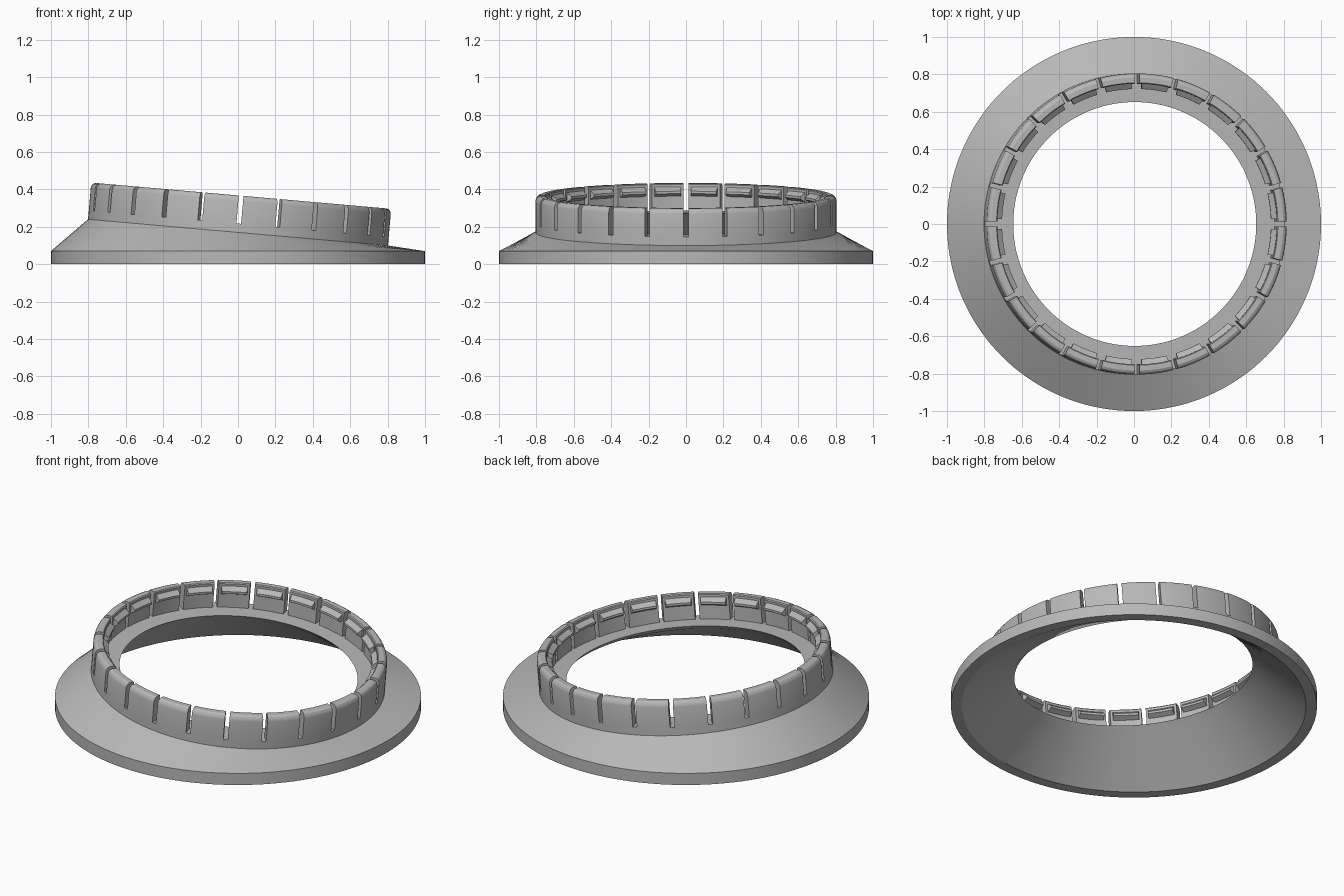
import bpy, bmesh, math
from mathutils import Matrix, Vector

cube = bpy.data.objects.get("Cube")
if cube:
    bpy.data.objects.remove(cube)

grey = bpy.data.materials.new("mid_grey")
grey.use_nodes = True
GREY = (0.48, 0.48, 0.48, 1)
grey.diffuse_color = GREY
grey.node_tree.nodes["Principled BSDF"].inputs["Base Color"].default_value = GREY

# The collar sits on a plane leaning 5 degrees down towards +x
TILT = Matrix.Translation((0, 0, 0.17)) @ Matrix.Rotation(math.radians(5), 4, 'Y')
FLAT = Matrix.Identity(4)
TEETH = 24
PITCH = 2 * math.pi / TEETH
LEDGE = 0.047


def finish(name, bm):
    bmesh.ops.recalc_face_normals(bm, faces=bm.faces)
    mesh = bpy.data.meshes.new(name)
    bm.to_mesh(mesh)
    bm.free()
    mesh.materials.append(grey)
    obj = bpy.data.objects.new(name, mesh)
    bpy.context.collection.objects.link(obj)
    bpy.ops.object.select_all(action='DESELECT')
    obj.select_set(True)
    bpy.context.view_layer.objects.active = obj
    bpy.ops.object.shade_smooth_by_angle(angle=math.radians(25))
    return obj


def sweep(bm, profile, angle_at, steps, closed):
    """Sweep a closed (radius, z, frame) profile round the z axis."""
    rows = []
    for i in range(steps if closed else steps + 1):
        row = []
        for r, z, frame in profile:
            a = angle_at(i / steps, r)
            row.append(bm.verts.new(frame @ Vector((r * math.cos(a), r * math.sin(a), z))))
        rows.append(row)
    n = len(profile)
    for i in range(steps):
        a, b = rows[i], rows[(i + 1) % len(rows)]
        for j in range(n):
            k = (j + 1) % n
            bm.faces.new((a[j], a[k], b[k], b[j]))
    if not closed:
        bm.faces.new(rows[0])
        bm.faces.new(rows[-1])


# Hollow flared skirt: level rim lofted to the leaning collar base and ledge
skirt = [(1.0, 0, FLAT), (1.0, 0.07, FLAT), (0.805, 0, TILT), (0.805, LEDGE, TILT),
         (0.652, LEDGE, TILT), (0.68, 0.02, TILT), (0.94, 0, FLAT)]
bm = bmesh.new()
sweep(bm, skirt, lambda t, r: t * 2 * math.pi, 144, True)
finish("flared_skirt", bm)

# Collar segments with rounded outer top edge, parted by parallel narrow slots
segment = [(0.805, LEDGE), (0.805, 0.168), (0.802, 0.181), (0.795, 0.191),
           (0.783, 0.197), (0.755, 0.197), (0.75, 0.192), (0.75, LEDGE)]
# Wedge-shaped snap bar on the inside of each segment
bar = [(0.752, 0.18), (0.722, 0.158), (0.722, 0.145), (0.752, 0.128)]


def ring_of(name, profile, half_gap):
    bm = bmesh.new()
    points = [(r, z, TILT) for r, z in profile]
    for k in range(TEETH):
        def angle_at(t, r, k=k):
            trim = math.asin(half_gap / r)
            return k * PITCH + trim + t * (PITCH - 2 * trim)
        sweep(bm, points, angle_at, 8, False)
    finish(name, bm)


ring_of("collar_segments", segment, 0.0125)
ring_of("snap_bars", bar, 0.026)
